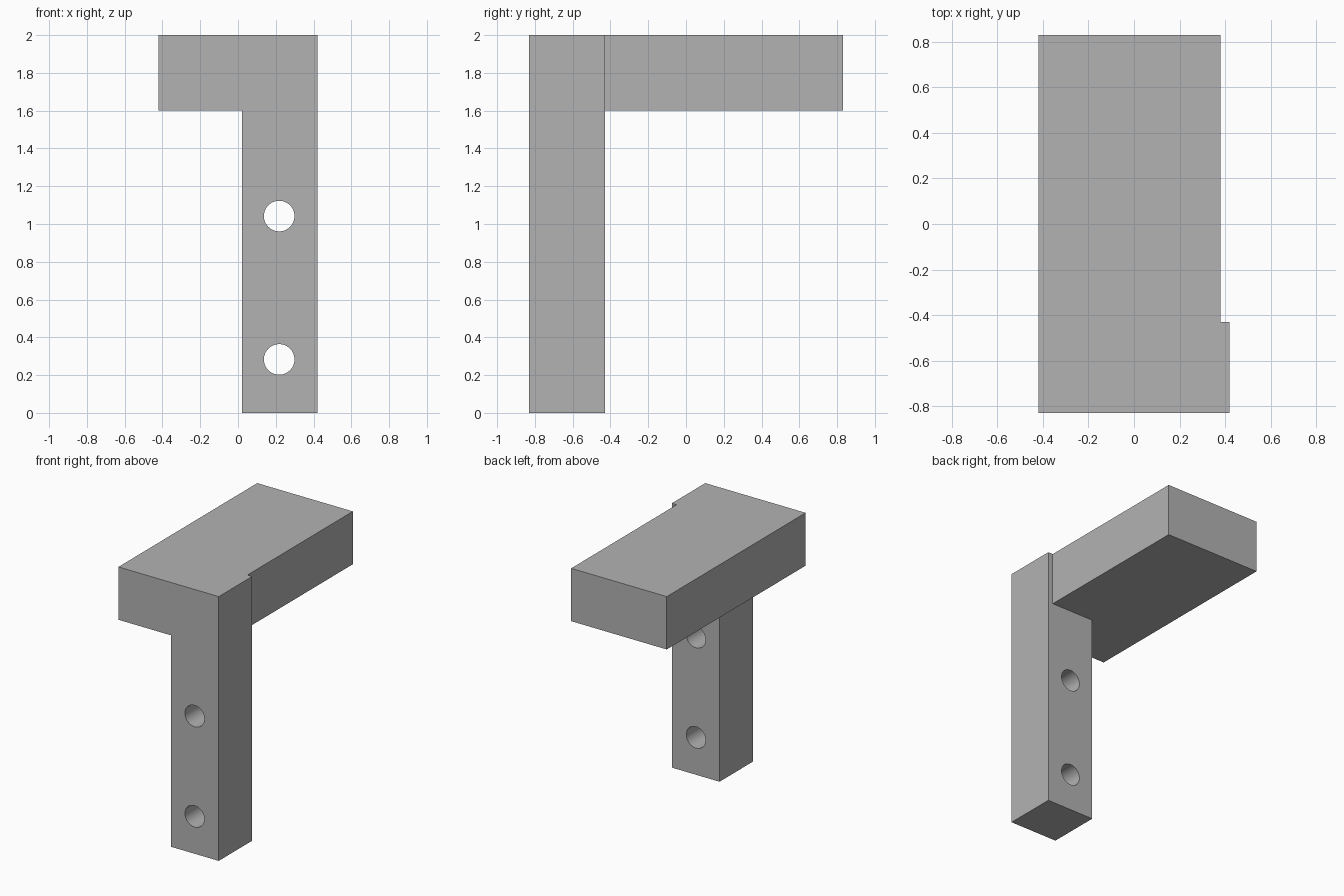
import bpy
import math

default_cube = bpy.data.objects.get("Cube")
if default_cube:
    bpy.data.objects.remove(default_cube, do_unlink=True)

grey = bpy.data.materials.new("plain grey")
grey.use_nodes = True
grey.diffuse_color = (0.45, 0.45, 0.45, 1)
grey.node_tree.nodes["Principled BSDF"].inputs["Base Color"].default_value = grey.diffuse_color


def box(name, low, high):
    """Box spanning two opposite corners."""
    centre = [(a + b) / 2 for a, b in zip(low, high)]
    bpy.ops.mesh.primitive_cube_add(size=1, location=centre)
    obj = bpy.context.object
    obj.name = name
    obj.scale = [b - a for a, b in zip(low, high)]
    bpy.ops.object.transform_apply(location=True, rotation=False, scale=True)
    obj.data.materials.append(grey)
    return obj


def combine(target, tool, operation):
    """Apply a boolean to the target and discard the tool."""
    mod = target.modifiers.new(operation.lower(), "BOOLEAN")
    mod.operation = operation
    mod.solver = "EXACT"
    mod.object = tool
    bpy.context.view_layer.objects.active = target
    bpy.ops.object.modifier_apply(modifier=mod.name)
    bpy.data.objects.remove(tool, do_unlink=True)


# Upright post and horizontal arm, joined flush at the front and top
bracket = box("bracket", (0.02, -0.83, 0), (0.42, -0.43, 2))
arm = box("arm", (-0.42, -0.83, 1.6), (0.38, 0.83, 2))
combine(bracket, arm, "UNION")

# Two round bolt holes running front to back through the post
for height in (0.283, 1.042):
    bpy.ops.mesh.primitive_cylinder_add(
        vertices=64, radius=0.081, depth=0.6,
        location=(0.218, -0.63, height), rotation=(math.pi / 2, 0, 0))
    drill = bpy.context.object
    drill.name = "hole_cutter"
    drill.hide_render = True
    drill.data.materials.append(grey)
    combine(bracket, drill, "DIFFERENCE")

# Smooth hole walls, crisp box edges
bpy.ops.object.select_all(action="DESELECT")
bracket.select_set(True)
bpy.context.view_layer.objects.active = bracket
bpy.ops.object.shade_smooth_by_angle(angle=math.radians(30))
